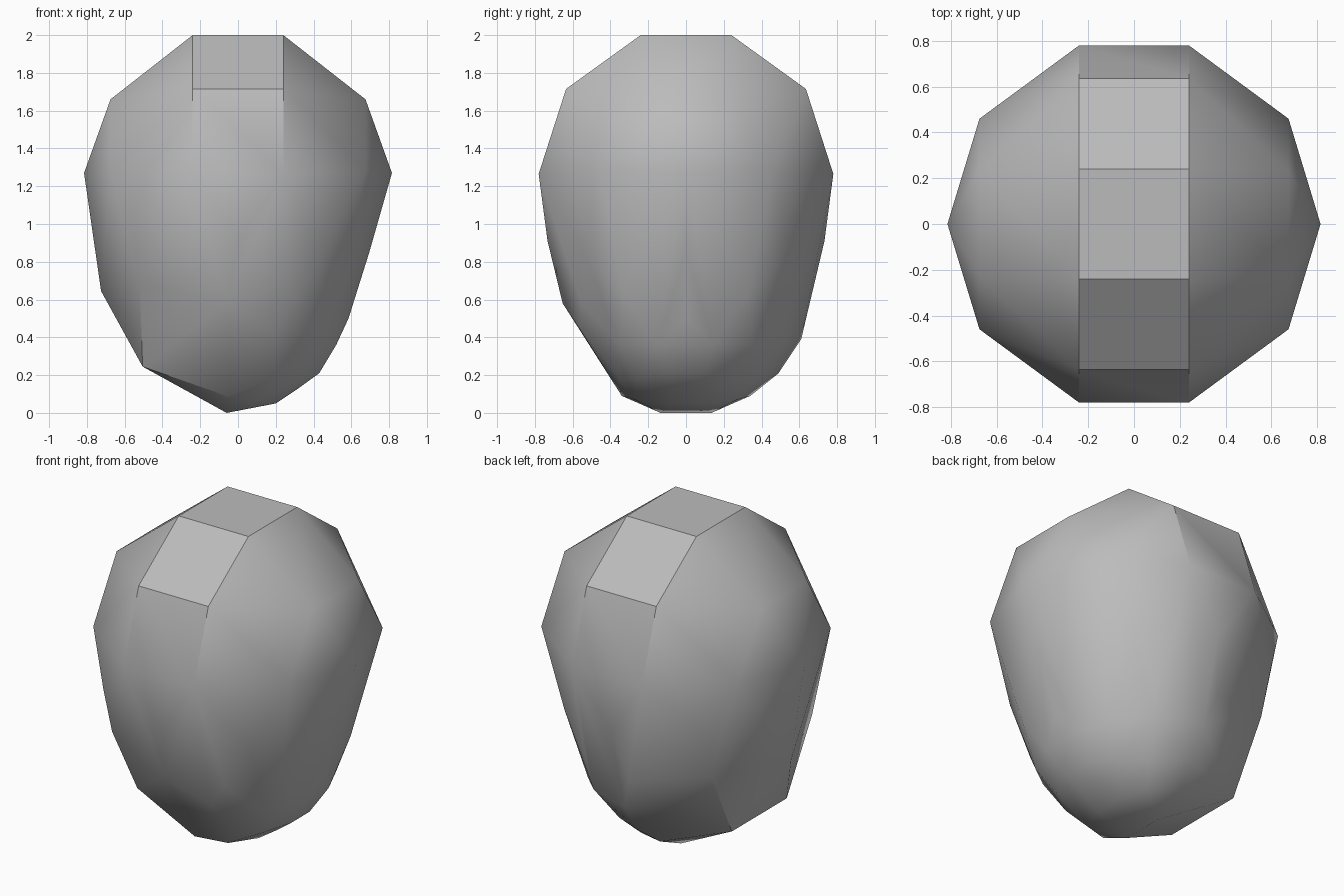
import bpy, bmesh, math

cube = bpy.data.objects.get("Cube")
if cube:
    bpy.data.objects.remove(cube, do_unlink=True)

# One plain stone colour
stone = bpy.data.materials.new("stone_grey")
stone.use_nodes = True
grey = (0.5, 0.5, 0.5, 1.0)
stone.diffuse_color = grey
stone.node_tree.nodes["Principled BSDF"].inputs["Base Color"].default_value = grey

# Faceted crown, mirrored in x and y
crown = [(0.24, 0.24, 2.0), (0.24, 0.635, 1.715), (0.24, 0.78, 1.265),
         (0.675, 0.23, 1.66), (0.675, 0.46, 1.28), (0.815, 0, 1.27)]

# Flat-cut side and base edge, mirrored in y
cut_side = [(-0.54, 0.554, 0.96), (-0.52, 0.497, 0.68), (-0.505, 0.27, 0.245),
            (-0.76, 0, 0.95), (-0.725, 0, 0.645),
            (-0.06, 0.34, 0.09), (-0.06, 0.135, 0.0)]

# Rounded side, mirrored in y
round_side = [(0.0, 0.733, 0.91), (0.46, 0.54, 0.85), (0.695, 0, 0.85),
              (0.625, 0, 0.69), (0.545, 0.33, 0.62), (-0.06, 0.653, 0.58),
              (0.30, 0.555, 0.58), (0.585, 0, 0.50), (0.52, 0.15, 0.36),
              (0.43, 0.09, 0.21), (0.32, 0.08, 0.13), (0.20, 0.08, 0.05),
              (0.43, 0.35, 0.36), (0.33, 0.26, 0.18), (0.12, 0.27, 0.07)]

# Fuller lower back and the shallower chamfer at the lower front
back_only = [(0.0, 0.61, 0.39), (0.28, 0.51, 0.39), (0.0, 0.49, 0.21),
             (0.20, 0.37, 0.18)]
front_only = [(0.20, -0.56, 0.44), (0.20, -0.36, 0.18)]


def mirrored(points, axis):
    """Return the points together with their reflections on one axis."""
    result = set(points)
    for p in points:
        q = list(p)
        q[axis] = -q[axis]
        result.add(tuple(q))
    return sorted(result)


points = set(mirrored(mirrored(crown, 0), 1))
points |= set(mirrored(cut_side + round_side, 1))
points |= set(back_only + front_only)

# Wrap the corner points in a closed faceted skin
bm = bmesh.new()
for p in sorted(points):
    bm.verts.new(p)
hull = bmesh.ops.convex_hull(bm, input=bm.verts[:])
loose = {g for g in hull["geom_interior"] + hull["geom_unused"]
         if isinstance(g, bmesh.types.BMVert)}
bmesh.ops.delete(bm, geom=list(loose), context='VERTS')
bmesh.ops.dissolve_limit(bm, angle_limit=math.radians(1.5),
                         verts=bm.verts[:], edges=bm.edges[:])
bmesh.ops.recalc_face_normals(bm, faces=bm.faces[:])

mesh = bpy.data.meshes.new("boulder")
bm.to_mesh(mesh)
bm.free()
mesh.materials.append(stone)
boulder = bpy.data.objects.new("boulder", mesh)
bpy.context.collection.objects.link(boulder)

# Soft lower body, crisp crown facets
bpy.ops.object.select_all(action='DESELECT')
boulder.select_set(True)
bpy.context.view_layer.objects.active = boulder
bpy.ops.object.shade_smooth_by_angle(angle=math.radians(30))
